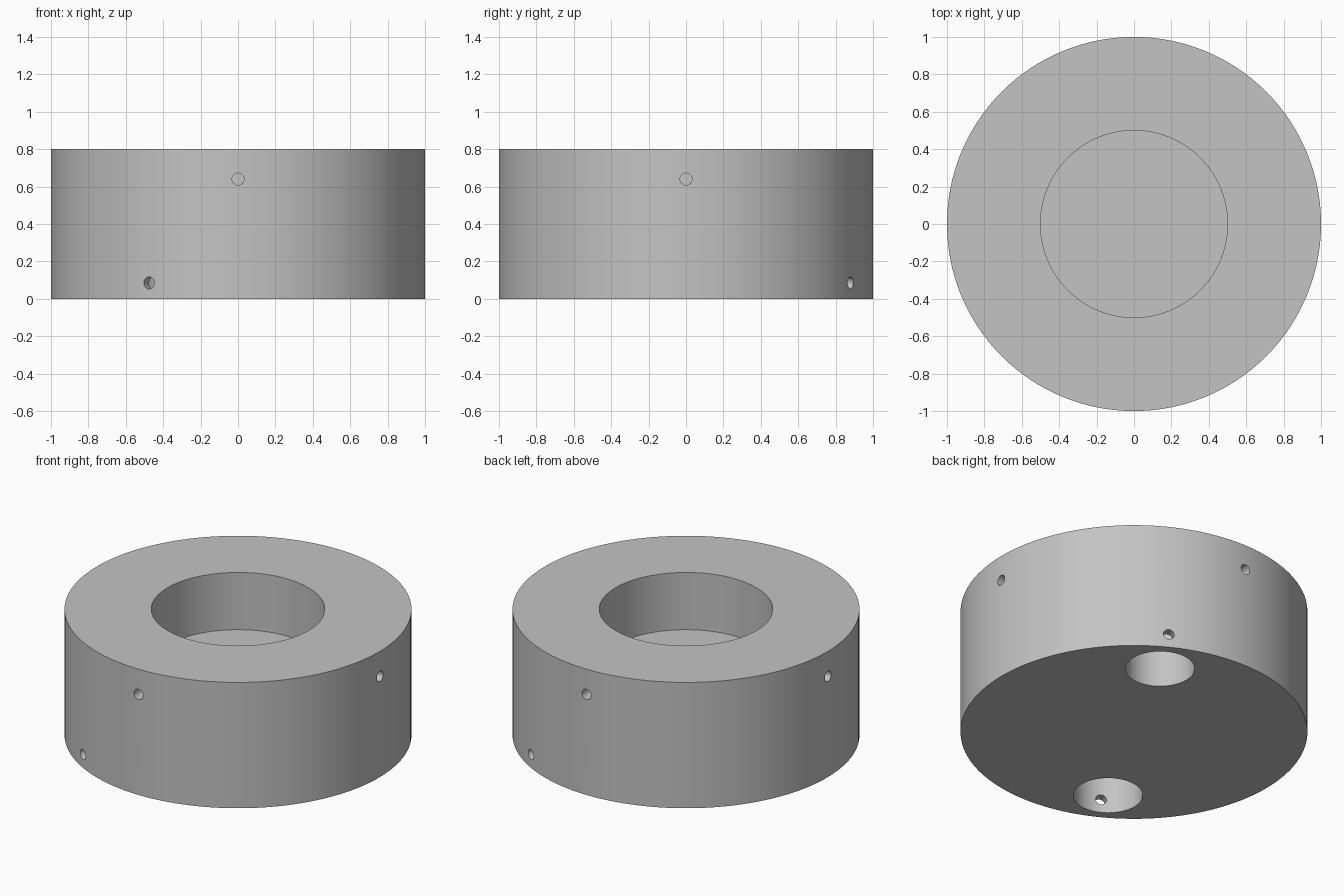
import bpy
from math import cos, sin, radians, pi
from mathutils import Vector

cube = bpy.data.objects.get("Cube")
if cube:
    bpy.data.objects.remove(cube, do_unlink=True)

# Single plain grey for the whole part
grey = bpy.data.materials.new("plain grey")
grey.use_nodes = True
colour = (0.55, 0.55, 0.55, 1)
grey.diffuse_color = colour
grey.node_tree.nodes["Principled BSDF"].inputs["Base Color"].default_value = colour


def cylinder(name, radius, start, end, sides):
    """Closed cylinder running between two points."""
    start, end = Vector(start), Vector(end)
    axis = end - start
    bpy.ops.mesh.primitive_cylinder_add(
        vertices=sides, radius=radius, depth=axis.length,
        location=(start + end) / 2,
        rotation=axis.to_track_quat('Z', 'Y').to_euler())
    obj = bpy.context.object
    obj.name = name
    obj.data.materials.append(grey)
    return obj


def radial(angle, distance, z):
    return (distance * cos(angle), distance * sin(angle), z)


body = cylinder("ring_body", 1, (0, 0, 0), (0, 0, 0.8), 128)

# Blind central bore in the top
cutters = [cylinder("bore_cutter", 0.5, (0, 0, 0.436), (0, 0, 1), 96)]

# Four blind set-screw holes around the upper side
for i in range(4):
    a = i * pi / 2
    cutters.append(cylinder("upper_hole_cutter", 0.032,
                            radial(a, 0.8, 0.64), radial(a, 1.1, 0.64), 24))

# Two pockets underneath, each with a small cross hole from the side
for i in range(2):
    a = radians(61.6) + i * pi
    cutters.append(cylinder("pocket_cutter", 0.2,
                            radial(a, 0.745, -0.1), radial(a, 0.745, 0.4), 64))
    cutters.append(cylinder("cross_hole_cutter", 0.032,
                            radial(a, 0.75, 0.085), radial(a, 1.1, 0.085), 24))

# Cut every hole out of the body
for cutter in cutters:
    cutter.hide_render = True
    cutter.display_type = 'WIRE'
    cut = body.modifiers.new(cutter.name, 'BOOLEAN')
    cut.operation = 'DIFFERENCE'
    cut.solver = 'EXACT'
    cut.object = cutter

bpy.ops.object.select_all(action='DESELECT')
body.select_set(True)
bpy.context.view_layer.objects.active = body
for name in [m.name for m in body.modifiers]:
    bpy.ops.object.modifier_apply(modifier=name)
for cutter in cutters:
    bpy.data.objects.remove(cutter, do_unlink=True)

# Smooth walls with crisp rims
bpy.ops.object.shade_smooth_by_angle(angle=radians(30))
